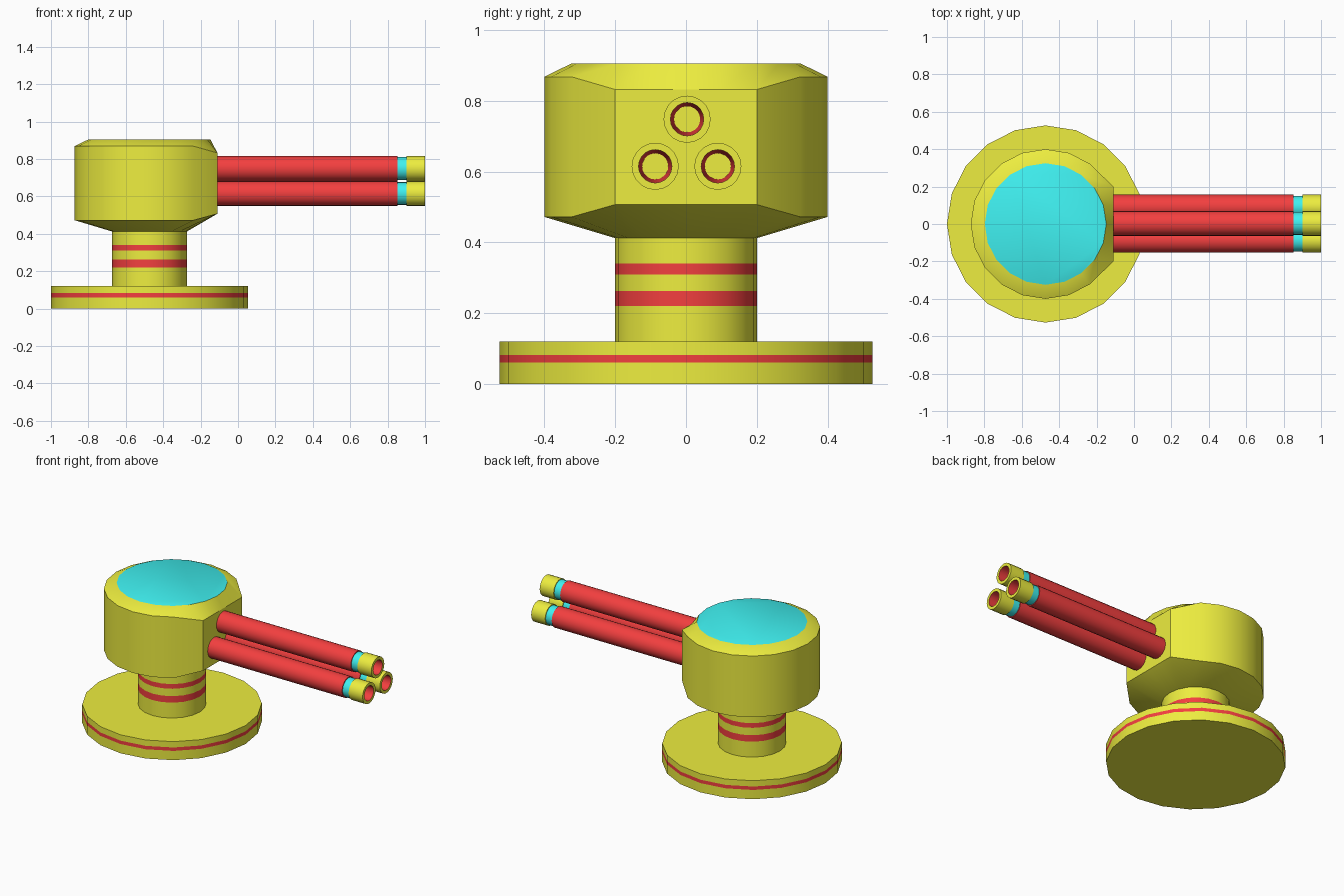
import bpy, bmesh
from math import cos, sin, pi, radians

if "Cube" in bpy.data.objects:
    bpy.data.objects.remove(bpy.data.objects["Cube"])

SIDES = 20
CX = -0.473          # turret axis


def material(name, rgb):
    m = bpy.data.materials.new(name)
    m.diffuse_color = (*rgb, 1)
    m.use_nodes = True
    m.node_tree.nodes["Principled BSDF"].inputs["Base Color"].default_value = m.diffuse_color
    return m


YELLOW = material("yellow", (0.85, 0.85, 0.05))
RED = material("red", (0.9, 0.05, 0.05))
CYAN = material("cyan", (0.05, 0.88, 0.88))
MATS = [YELLOW, RED, CYAN]
Y, R, C = 0, 1, 2


def lathe(name, profile, colours, place, caps=None, edit=None):
    """Revolve (radius, height) points; colours holds one index per band.
    caps = (bottom, top) colours, or None to close the profile into a ring."""
    bm = bmesh.new()
    rings = []
    for r, h in profile:
        rings.append([bm.verts.new((r * cos(2 * pi * i / SIDES),
                                    r * sin(2 * pi * i / SIDES), h))
                      for i in range(SIDES)])
    for k, col in enumerate(colours):
        a, b = rings[k], rings[(k + 1) % len(rings)]
        for i in range(SIDES):
            j = (i + 1) % SIDES
            bm.faces.new((a[i], a[j], b[j], b[i])).material_index = col
    if caps:
        bm.faces.new(rings[0][::-1]).material_index = caps[0]
        bm.faces.new(rings[-1]).material_index = caps[1]
    if edit:
        edit(rings)
    for v in bm.verts:
        v.co = place(*v.co)
    bmesh.ops.recalc_face_normals(bm, faces=bm.faces[:])
    me = bpy.data.meshes.new(name)
    bm.to_mesh(me)
    bm.free()
    for m in MATS:
        me.materials.append(m)
    ob = bpy.data.objects.new(name, me)
    bpy.context.collection.objects.link(ob)
    bpy.ops.object.select_all(action='DESELECT')
    ob.select_set(True)
    bpy.context.view_layer.objects.active = ob
    bpy.ops.object.shade_smooth_by_angle(angle=radians(30))
    return ob


def upright(x, y, z):
    return (x + CX, y, z)


# Round foot with a red stripe
lathe("base", [(0.527, 0), (0.527, 0.06), (0.527, 0.082), (0.527, 0.12)],
      [Y, R, Y], upright, (Y, Y))

# Neck with two red stripes
lathe("column", [(0.2, z) for z in (0.1, 0.22, 0.262, 0.31, 0.34, 0.43)],
      [Y, R, Y, R, Y], upright, (Y, Y))


# Head: the wall is flattened on the barrel side, with deeper chamfers there
def flatten_front(rings):
    for ring, z in ((rings[1], 0.507), (rings[2], 0.832)):
        for i in (-2, -1, 0, 1, 2):
            ring[i].co = (0.363, i * 0.1, z)


lathe("head", [(0.2, 0.412), (0.4, 0.472), (0.4, 0.868), (0.325, 0.905)],
      [Y, Y, Y], upright, (Y, C), flatten_front)

# Three hollow barrels: red tube, cyan neck, yellow muzzle, red tapered bore
BARREL = [(0.037, -0.11), (0.047, 1.0), (0.0665, 1.0), (0.0665, 0.9),
          (0.061, 0.9), (0.061, 0.853), (0.0665, 0.853), (0.0665, -0.11)]
for label, by, bz in (("top", 0.003, 0.748), ("left", -0.087, 0.615),
                      ("right", 0.09, 0.615)):
    lathe("barrel_" + label, BARREL, [R, Y, Y, Y, C, R, R, R],
          lambda x, y, z: (z, by + x, bz + y))
